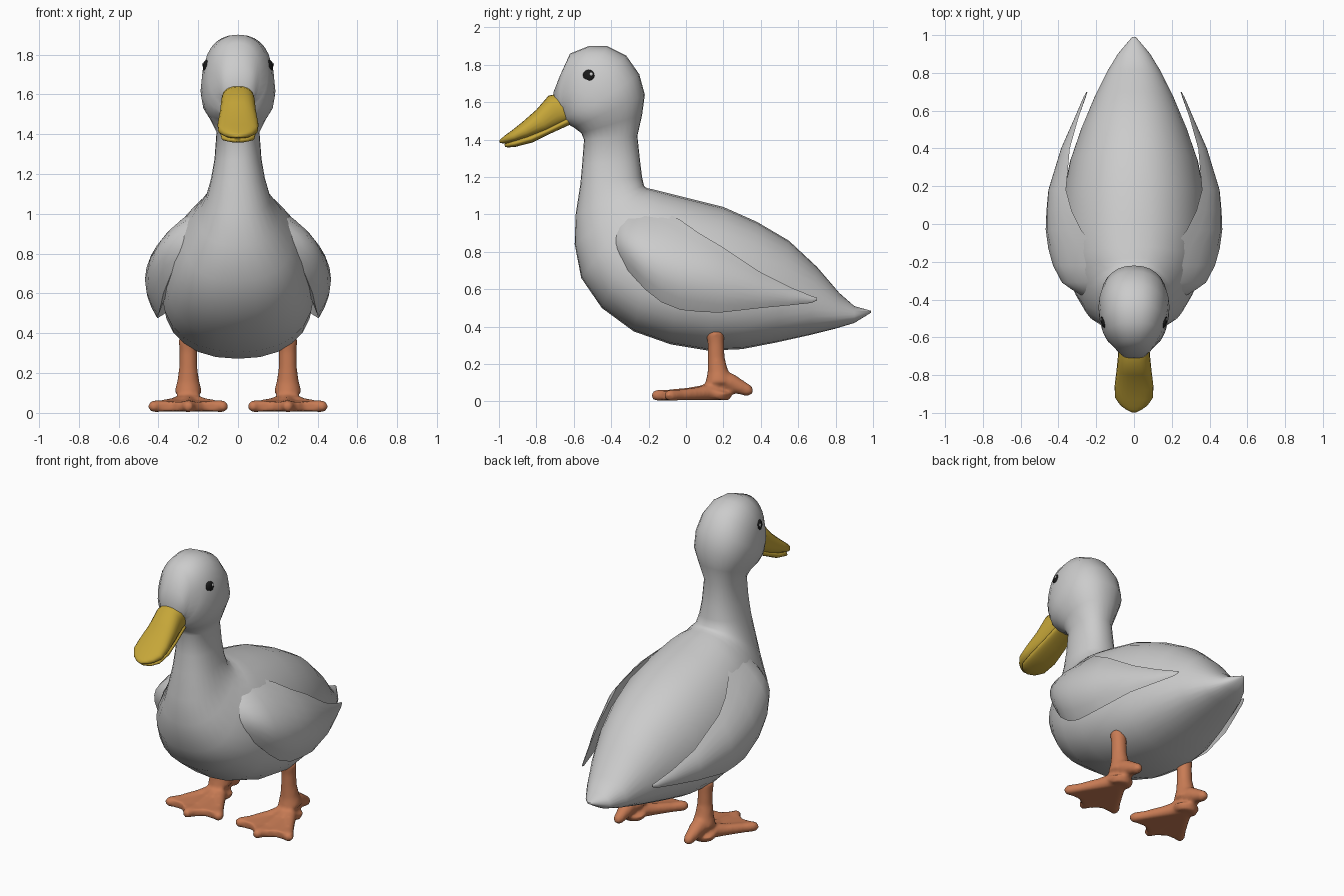
import bpy, bmesh
from math import sin, cos, pi, radians
from mathutils import Vector, Matrix


def material(name, color):
    m = bpy.data.materials.new(name)
    m.diffuse_color = (*color, 1)
    return m


yellow = material("bill_yellow", (0.56, 0.38, 0.04))
dark_yellow = material("nostril_brown", (0.25, 0.17, 0.03))
orange = material("foot_orange", (0.58, 0.20, 0.09))
black = material("eye_black", (0.01, 0.01, 0.01))
white = material("eye_white", (0.9, 0.9, 0.9))


def add_loft(bm, rings):
    """Bridge closed rings of points and cap both ends."""
    rows = [[bm.verts.new(p) for p in r] for r in rings]
    n = len(rows[0])
    for a, b in zip(rows, rows[1:]):
        for i in range(n):
            bm.faces.new((a[i], a[(i + 1) % n], b[(i + 1) % n], b[i]))
    bm.faces.new(rows[0])
    bm.faces.new(rows[-1])


def finish(bm, name, mat=None, mirror=False, angle=60, remesh=0):
    bmesh.ops.recalc_face_normals(bm, faces=bm.faces)
    me = bpy.data.meshes.new(name)
    bm.to_mesh(me)
    bm.free()
    me.shade_smooth()
    me.set_sharp_from_angle(angle=radians(angle))
    ob = bpy.data.objects.new(name, me)
    bpy.context.collection.objects.link(ob)
    if mat:
        me.materials.append(mat)
    if remesh:
        r = ob.modifiers.new("blend", 'REMESH')
        r.mode, r.voxel_size, r.use_smooth_shade = 'VOXEL', remesh, True
        s = ob.modifiers.new("soften", 'SMOOTH')
        s.factor, s.iterations = 0.5, 8
    if mirror:
        ob.modifiers.new("mirror", 'MIRROR').use_clip = False
    return ob


def profile_loft(name, sections, mat=None, power=2.25, n=28):
    """Sections are (back y, back z, front y, front z, half width)."""
    rings = []
    for ay, az, by, bz, w in sections:
        a, b = Vector((0, ay, az)), Vector((0, by, bz))
        mid, half = (a + b) / 2, (a - b) / 2
        skew = .14 if az < 1.142 else 0     # the trunk is pear shaped
        ring = []
        for i in range(n):
            c, s = cos(2 * pi * i / n), sin(2 * pi * i / n)
            u = abs(c) ** (2 / power) * (1 if c > 0 else -1)
            v = abs(s) ** (2 / power) * (1 if s > 0 else -1)
            ring.append(mid + half * u + Vector((w * v * (1 - skew * u), 0, 0)))
        rings.append(ring)
    bm = bmesh.new()
    add_loft(bm, rings)
    return finish(bm, name, mat)


def add_tube(bm, path, n=14):
    """Path points are (x, y, z, radius)."""
    pts = [Vector(p[:3]) for p in path]
    rings = []
    for i, p in enumerate(pts):
        d = pts[min(i + 1, len(pts) - 1)] - pts[max(i - 1, 0)]
        q = d.to_track_quat('Z', 'Y')
        r = path[i][3]
        rings.append([p + q @ Vector((r * cos(2 * pi * k / n), r * sin(2 * pi * k / n), 0))
                      for k in range(n)])
    add_loft(bm, rings)


def ball(name, loc, scale, mat, turn=0):
    bm = bmesh.new()
    bmesh.ops.create_uvsphere(bm, u_segments=16, v_segments=10, radius=1)
    m = Matrix.Translation(loc) @ Matrix.Rotation(turn, 4, 'Z') @ Matrix.Diagonal((*scale, 1))
    bmesh.ops.transform(bm, matrix=m, verts=bm.verts)
    finish(bm, name, mat, mirror=True)


# Body, neck and head: one skin swept from the tail to the bill
profile_loft("body_neck_head", [
    (.99, .485, .99, .475, .01), (.90, .51, .90, .42, .085), (.82, .58, .80, .39, .14),
    (.70, .72, .66, .355, .205), (.55, .86, .48, .315, .275), (.38, .96, .30, .28, .335),
    (.20, 1.04, .12, .272, .37), (.0, 1.09, -.08, .305, .378), (-.12, 1.12, -.28, .375, .358),
    (-.18, 1.135, -.45, .50, .315), (-.205, 1.14, -.56, .66, .262),
    (-.215, 1.145, -.595, .84, .205), (-.225, 1.155, -.59, 1.0, .162),
    (-.235, 1.2, -.565, 1.16, .135), (-.245, 1.28, -.555, 1.27, .118),
    (-.26, 1.42, -.545, 1.40, .108), (-.235, 1.53, -.56, 1.435, .14),
    (-.22, 1.64, -.60, 1.465, .178), (-.25, 1.75, -.635, 1.485, .188),
    (-.32, 1.85, -.65, 1.50, .182), (-.42, 1.90, -.655, 1.515, .17),
    (-.52, 1.90, -.66, 1.525, .15), (-.62, 1.86, -.665, 1.53, .112),
    (-.675, 1.74, -.67, 1.53, .088), (-.71, 1.65, -.67, 1.53, .065)])

# Bill halves
profile_loft("upper_bill", [
    (-.66, 1.65, -.61, 1.495, .08), (-.735, 1.635, -.66, 1.475, .085),
    (-.80, 1.56, -.74, 1.44, .092), (-.88, 1.49, -.84, 1.407, .103),
    (-.93, 1.45, -.91, 1.388, .10), (-.965, 1.425, -.955, 1.38, .072),
    (-.985, 1.408, -.98, 1.38, .042), (-.998, 1.396, -.996, 1.384, .012)], yellow, 2.5, 24)
profile_loft("lower_bill", [
    (-.64, 1.52, -.62, 1.48, .07), (-.74, 1.465, -.73, 1.43, .082), (-.84, 1.425, -.82, 1.385, .09),
    (-.92, 1.397, -.91, 1.362, .083), (-.955, 1.383, -.952, 1.358, .05),
    (-.97, 1.377, -.968, 1.362, .015)], yellow, 2.5, 24)
ball("nostrils", (.055, -.77, 1.55), (.007, .014, .009), dark_yellow)

# Eyes with a highlight
ball("eyes", (.157, -.52, 1.74), (.018, .034, .034), black, -.3)
ball("eye_highlights", (.174, -.507, 1.75), (.006, .010, .010), white, -.3)

# Wings: y, top x, top z, bottom x, bottom z, outermost x, thickness
bm = bmesh.new()
rings = []
for y, xt, zt, xb, zb, xm, th in [
        (-.42, .12, .95, .19, .80, .20, .06), (-.35, .17, .99, .29, .75, .315, .12),
        (-.31, .19, 1.01, .335, .70, .37, .14),
        (-.22, .20, 1.03, .375, .60, .415, .16), (-.13, .21, 1.025, .39, .53, .44, .16),
        (-.03, .28, .97, .40, .49, .46, .14), (.07, .33, .90, .405, .48, .46, .10),
        (.18, .36, .835, .405, .475, .452, .06),
        (.40, .34, .69, .365, .50, .385, .03), (.56, .295, .61, .305, .515, .315, .018),
        (.67, .258, .565, .262, .527, .268, .012), (.70, .248, .555, .25, .54, .252, .006)]:
    def edge(t, x):
        return Vector((xt + (xb - xt) * t + (x - (xt + xb) / 2) * 4 * t * (1 - t),
                       y, zt + (zb - zt) * t))
    rings.append([edge(i / 8, xm) for i in range(9)] +
                 [edge(i / 8, xm - th) for i in range(7, 0, -1)])
add_loft(bm, rings)
finish(bm, "wings", mirror=True, angle=50)

# Legs with webbed feet
bm = bmesh.new()
add_tube(bm, [(.25, .155, .385, .035), (.25, .155, .37, .05), (.25, .16, .31, .045),
              (.25, .162, .23, .046), (.25, .17, .16, .056), (.25, .175, .10, .072),
              (.25, .17, .05, .082), (.25, .165, .012, .065)])
add_tube(bm, [(.25, .16, .12, .055), (.25, .24, .10, .05), (.25, .31, .068, .036),
              (.25, .335, .058, .032), (.25, .36, .05, .014)])
tips = [(.07, -.10), (.25, -.17), (.43, -.10)]
for tx, ty in tips:
    path = [(.25, .17, .055, .05)]
    for t, z, r in [(.4, .042, .036), (.75, .035, .03), (.95, .033, .032), (1.04, .032, .02)]:
        path.append((.25 + (tx - .25) * t, .17 + (ty - .17) * t, z, r))
    add_tube(bm, path)
web = [(.25, .2), tips[0], (.165, -.10), tips[1], (.335, -.10), tips[2]]
add_loft(bm, [[(x, y, z + (.02 if y > 0 and z > .03 else 0)) for x, y in web]
              for z in (.008, .055)])
finish(bm, "webbed_legs", orange, mirror=True, remesh=.011)
